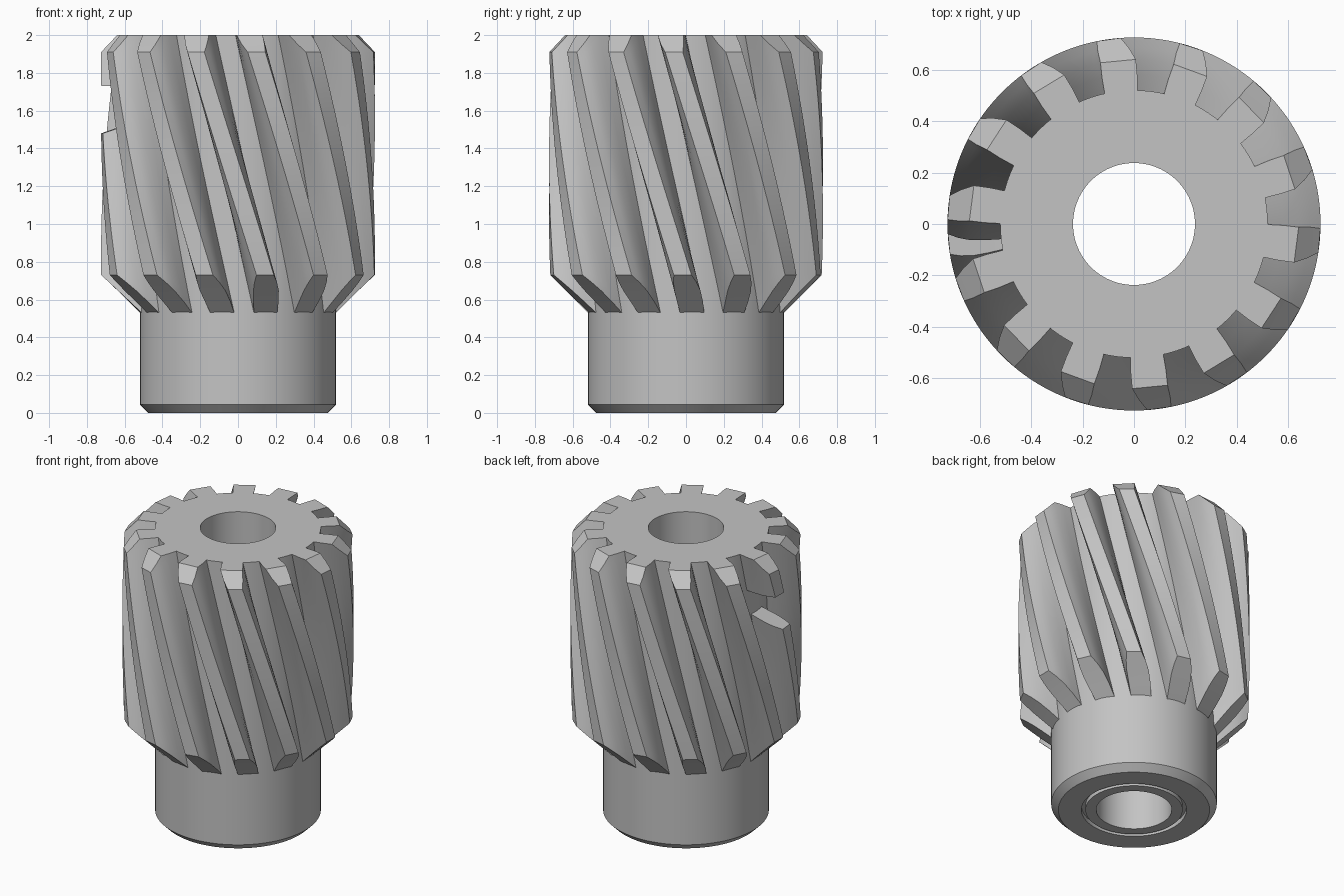
import bpy, bmesh, math

if "Cube" in bpy.data.objects:
    bpy.data.objects.remove(bpy.data.objects["Cube"])

steel = bpy.data.materials.new("grey_steel")
steel.use_nodes = True
colour = (0.55, 0.55, 0.55, 1)
steel.diffuse_color = colour
steel.node_tree.nodes["Principled BSDF"].inputs["Base Color"].default_value = colour

TEETH = 14
ROOT, LAND, TIP = 0.519, 0.64, 0.725   # root, top chamfer and tip radii
TWIST = 24.9                           # degrees per unit of depth
FIRST = 18.4                           # angle of the first tooth at the top
# Tooth flank: radius and half width in degrees
FLANK = [(ROOT, 7.1), (0.58, 6.8), (LAND, 6.2), (0.685, 5.1), (TIP, 3.7)]


def finish(bm, name):
    bmesh.ops.recalc_face_normals(bm, faces=bm.faces)
    mesh = bpy.data.meshes.new(name)
    bm.to_mesh(mesh)
    bm.free()
    mesh.materials.append(steel)
    obj = bpy.data.objects.new(name, mesh)
    bpy.context.collection.objects.link(obj)
    bpy.ops.object.select_all(action='DESELECT')
    obj.select_set(True)
    bpy.context.view_layer.objects.active = obj
    bpy.ops.object.shade_smooth_by_angle(angle=math.radians(25))
    return obj


def lathe(name, profile, steps=96):
    """Spin a closed (radius, height) profile about z."""
    bm = bmesh.new()
    verts = [bm.verts.new((r, 0, z)) for r, z in profile]
    edges = [bm.edges.new((verts[i - 1], verts[i])) for i in range(len(verts))]
    bmesh.ops.spin(bm, geom=verts + edges, cent=(0, 0, 0), axis=(0, 0, 1),
                   angle=math.tau, steps=steps, use_duplicate=False)
    bmesh.ops.remove_doubles(bm, verts=bm.verts, dist=1e-5)
    return finish(bm, name)


def chamfer_top(r):
    return 2 - max(0, r - LAND) * 1.06


def chamfer_bottom(r):
    return 0.53 + (r - ROOT) * 0.97


def break_top(r):
    return 1.48 + (TIP - r) * 0.35


def break_bottom(r):
    return 1.73


def add_tooth(bm, angle, low, high, steps=24):
    """Helical bar whose ends follow the height functions low and high."""
    section = [(r, -h) for r, h in FLANK] + [(r, h) for r, h in reversed(FLANK)]
    rows = []
    for s in range(steps + 1):
        row = []
        for r, h in section:
            z = low(r) + (high(r) - low(r)) * s / steps
            a = math.radians(angle + h + TWIST * (2 - z))
            row.append(bm.verts.new((r * math.cos(a), r * math.sin(a), z)))
        rows.append(row)
    n = len(section)
    for a, b in zip(rows, rows[1:]):
        for i in range(n):
            j = (i + 1) % n
            bm.faces.new((a[i], a[j], b[j], b[i]))
    for row in (rows[0], rows[-1]):
        for i in range(len(FLANK) - 1):
            bm.faces.new((row[i], row[i + 1], row[n - 2 - i], row[n - 1 - i]))


# Hub, gear core and bore, with a shallow ring groove underneath
lathe("hub_and_core", [
    (0.237, 0), (0.305, 0), (0.305, 0.03), (0.33, 0.03), (0.33, 0),
    (0.475, 0), (0.52, 0.045), (0.52, 0.53), (0.52, 2), (0.237, 2)])

# Helical teeth; one has a piece broken out near the top
teeth = bmesh.new()
broken = bmesh.new()
for k in range(TEETH):
    angle = FIRST + k * 360 / TEETH
    if k == 6:
        add_tooth(broken, angle, chamfer_bottom, break_top)
        add_tooth(broken, angle, break_bottom, chamfer_top, 8)
    else:
        add_tooth(teeth, angle, chamfer_bottom, chamfer_top)
finish(teeth, "helical_teeth")
finish(broken, "broken_tooth")
